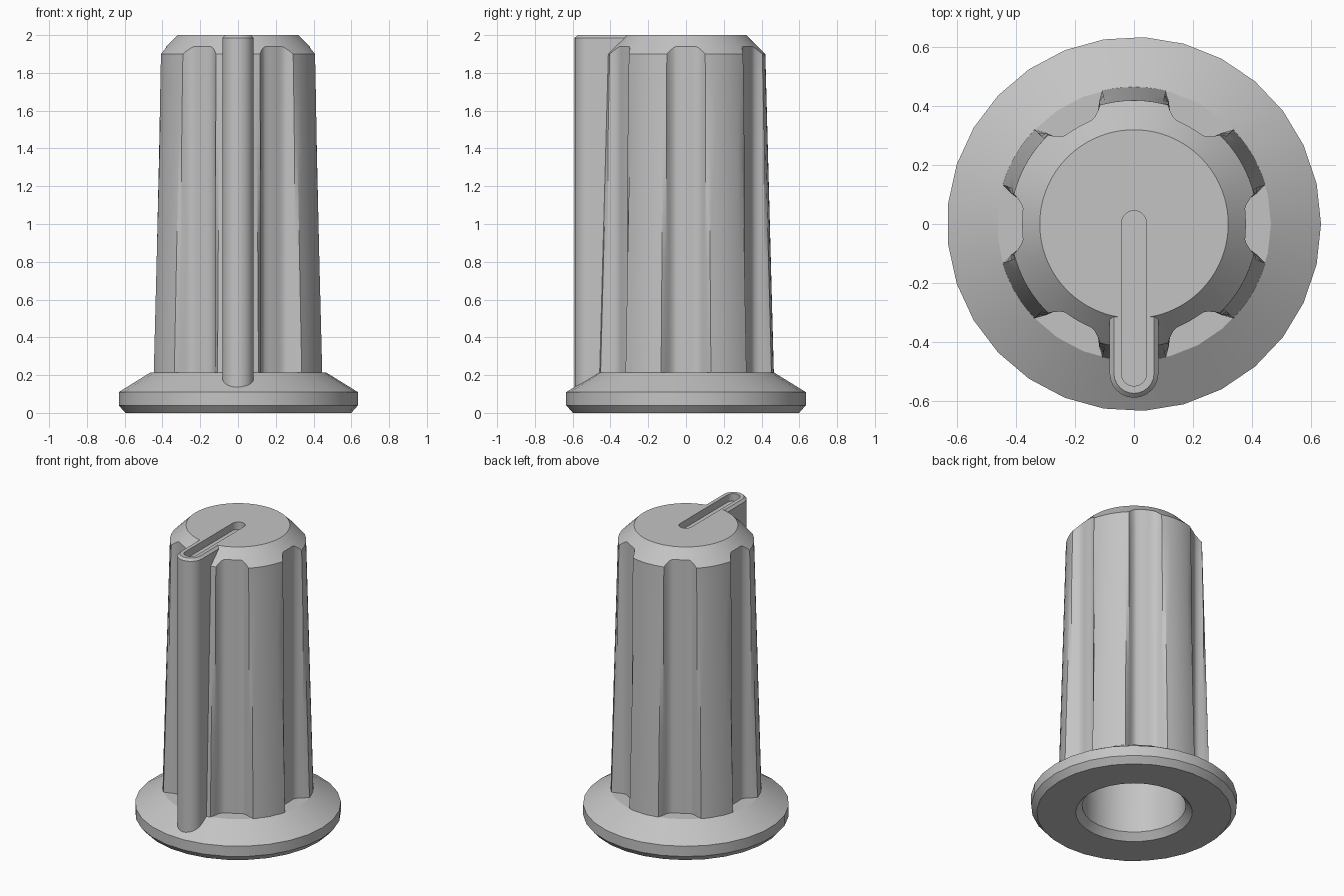
import bpy, bmesh, math

if "Cube" in bpy.data.objects:
    bpy.data.objects.remove(bpy.data.objects["Cube"])

grey = bpy.data.materials.new("plain_grey")
grey.use_nodes = True
grey.diffuse_color = (0.55, 0.55, 0.55, 1)
grey.node_tree.nodes["Principled BSDF"].inputs["Base Color"].default_value = (0.55, 0.55, 0.55, 1)


def loft(name, rings, closed=False):
    """Skin equal-length rings; cap the ends, or join last ring to first."""
    bm = bmesh.new()
    loops = [[bm.verts.new(p) for p in ring] for ring in rings]
    n = len(loops[0])
    pairs = list(zip(loops, loops[1:]))
    if closed:
        pairs.append((loops[-1], loops[0]))
    else:
        bm.faces.new(loops[0])
        bm.faces.new(loops[-1])
    for a, b in pairs:
        for i in range(n):
            j = (i + 1) % n
            bm.faces.new((a[i], a[j], b[j], b[i]))
    bmesh.ops.recalc_face_normals(bm, faces=bm.faces)
    mesh = bpy.data.meshes.new(name)
    bm.to_mesh(mesh)
    bm.free()
    mesh.materials.append(grey)
    obj = bpy.data.objects.new(name, mesh)
    bpy.context.collection.objects.link(obj)
    return obj


def polar(r, deg, z):
    a = math.radians(deg)
    return (r * math.cos(a), r * math.sin(a), z)


def slot(w, front, back, z, round_back=False):
    """Outline of a bar along y with a round front end."""
    def arc(y, start):
        return [(w * math.cos(math.radians(start + t)),
                 y + w * math.sin(math.radians(start + t)), z) for t in range(0, 181, 15)]
    tail = arc(back - w, 0) if round_back else [(w, back, z), (-w, back, z)]
    return arc(front + w, 180) + tail


# Skirt: lathed flange with chamfered bore mouth
SIDES = 29
skirt_profile = [(.32, .045), (.36, 0), (.6, 0), (.635, .04), (.635, .11), (.465, .215), (.32, .215)]
skirt = loft("skirt", [[polar(r, 360 * i / SIDES, z) for i in range(SIDES)]
                       for r, z in skirt_profile], closed=True)

# Grip: tapered hollow body with six upright flutes and a chamfered crown
half_flute = [(0, .38), (4, .38), (8, .381), (10, .388), (12.5, .405), (14, .43), (16.5, .47)]
sector = [(-a, r) for a, r in half_flute[:0:-1]] + half_flute + [(a, 1) for a in (21, 25.5, 30, 34.5, 39)]
columns = [(60 * k + a, r) for k in range(6) for a, r in sector]
BASE, RIM, CROWN = .465, .42, .32


def grip_ring(z):
    taper = BASE + (RIM - BASE) * (z - .215) / (1.9 - .215)
    return [polar(min(taper, r), a, z) for a, r in columns]


def bore_ring(z):
    return [polar(.32, a, z) for a, r in columns]


rim = [polar(min(RIM, r), a, 2 - (min(RIM, r) - CROWN)) for a, r in columns]
crown = [polar(CROWN, a, 2) for a, r in columns]
grip = loft("fluted_grip", [bore_ring(1.7), bore_ring(.21)]
            + [grip_ring(z) for z in (.21, .8, 1.4, 1.8)] + [rim, crown])

# Pointer: upright fin with a bevelled top edge
pointer = loft("pointer_fin", [slot(.083, -.59, -.40, .11), slot(.083, -.59, -.315, 1.985),
                               slot(.068, -.575, -.315, 2)])

# Indicator groove cut through crown and pointer
groove = loft("groove_cutter", [slot(.043, -.55, .045, z, True) for z in (1.95, 2.1)])
groove.hide_render = True
for obj in (grip, pointer):
    cut = obj.modifiers.new("groove", "BOOLEAN")
    cut.operation = "DIFFERENCE"
    cut.object = groove
    bpy.context.view_layer.objects.active = obj
    bpy.ops.object.modifier_apply(modifier=cut.name)
bpy.data.objects.remove(groove)

# Smooth shading with crisp edges
bpy.ops.object.select_all(action="DESELECT")
for obj in (skirt, grip, pointer):
    obj.select_set(True)
bpy.context.view_layer.objects.active = grip
bpy.ops.object.shade_smooth_by_angle(angle=math.radians(30))
